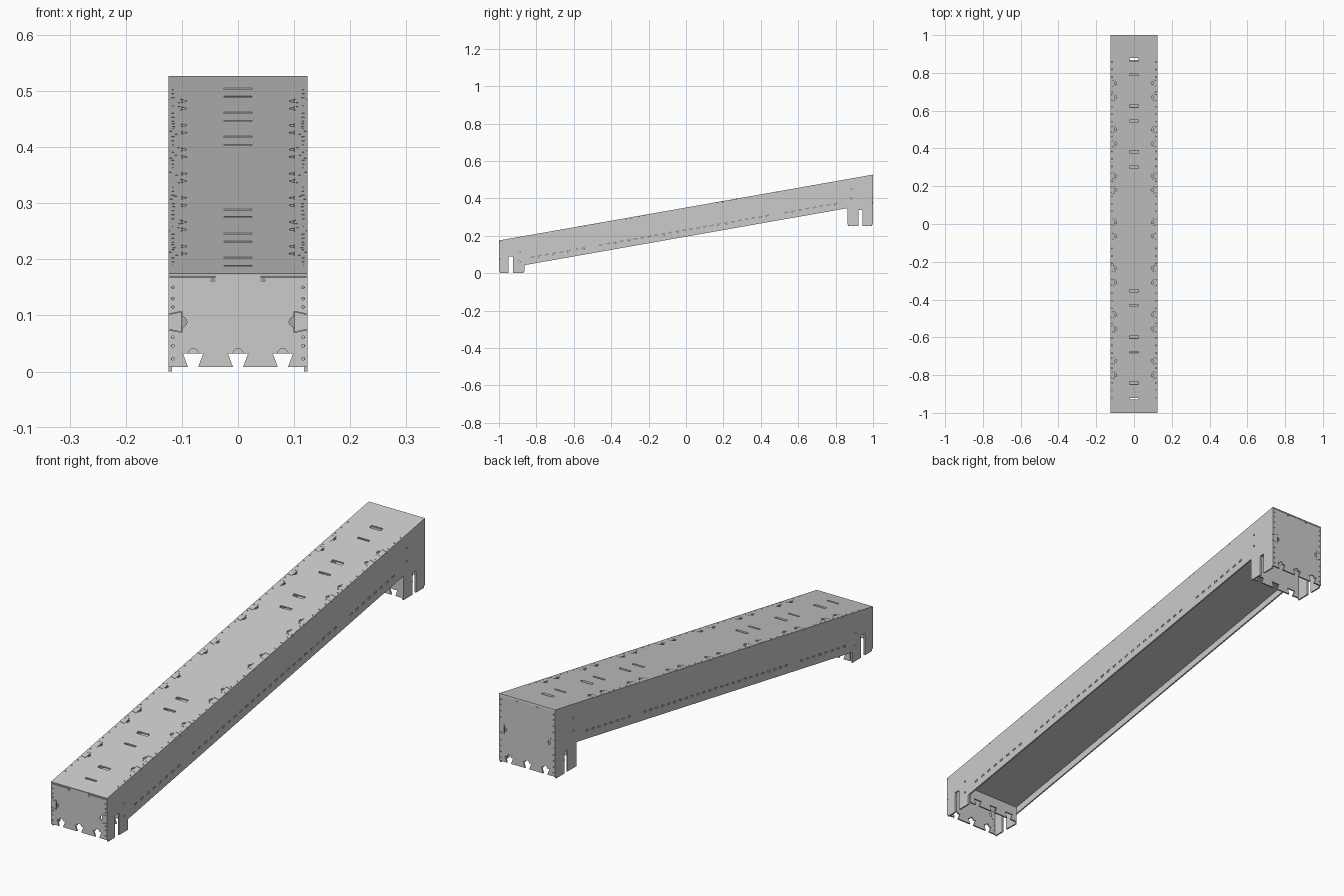
import bpy, math
from mathutils import Matrix, Vector

if "Cube" in bpy.data.objects:
    bpy.data.objects.remove(bpy.data.objects["Cube"])

T = 0.006                      # sheet thickness
W = 0.124                      # half width
SL = 0.176                     # rise per unit length
ANG = math.atan(SL)
C = math.cos(ANG)
TOP0 = 0.351                   # height of the deck at y = 0
FRONT = Matrix(((1, 0, 0, 0), (0, 0, -1, 0), (0, 1, 0, 0), (0, 0, 0, 1)))
SIDE = Matrix(((0, 0, 1, 0), (1, 0, 0, 0), (0, 1, 0, 0), (0, 0, 0, 1)))


def panel(name, loops, matrix, thick=T):
    """Flat sheet from closed 2D loops; inner loops become holes."""
    cu = bpy.data.curves.new(name, 'CURVE')
    cu.dimensions = '2D'
    cu.fill_mode = 'BOTH'
    cu.extrude = thick / 2
    for pts in loops:
        sp = cu.splines.new('POLY')
        sp.points.add(len(pts) - 1)
        for p, (a, b) in zip(sp.points, pts):
            p.co = (a, b, 0, 1)
        sp.use_cyclic_u = True
    tmp = bpy.data.objects.new(name + "_outline", cu)
    bpy.context.collection.objects.link(tmp)
    bpy.context.view_layer.update()
    me = bpy.data.meshes.new_from_object(
        tmp.evaluated_get(bpy.context.evaluated_depsgraph_get()))
    bpy.data.objects.remove(tmp)
    me.transform(matrix)
    for f in me.polygons:
        f.use_smooth = False
    ob = bpy.data.objects.new(name, me)
    bpy.context.collection.objects.link(ob)
    return ob


def rect(x, y, hx, hy):
    return [(x - hx, y - hy), (x + hx, y - hy), (x + hx, y + hy), (x - hx, y + hy)]


def hole(x, y, rx=0.0025, ry=0.0025, n=8):
    return [(x + rx * math.cos(2 * math.pi * i / n),
             y + ry * math.sin(2 * math.pi * i / n)) for i in range(n)]


def dovetail(a, narrow, wide, r, depth=0.024):
    """Dovetail notch as (position along edge, depth), with a round relief."""
    arc = [(a - r * math.cos(math.pi * i / 8), depth + r * math.sin(math.pi * i / 8))
           for i in range(9)] if r else []
    return [(a - narrow, 0), (a - wide, depth)] + arc + [(a + wide, depth), (a + narrow, 0)]


def outline(w, lo, hi, tabs=(), feet=(), r=0.009):
    """Rectangle with dovetails on both sides and along the bottom edge."""
    right = [(w, lo)]
    for t in tabs:
        right += [(w - d, a) for a, d in dovetail(t, 0.014, 0.019, r)]
    right.append((w, hi))
    bottom = []
    for f in feet:
        bottom += [(a, lo + d) for a, d in dovetail(f, 0.009, 0.018, r)]
    return bottom + right + [(-x, y) for x, y in reversed(right)]


def tab_loops(tabs):
    g = 0.001
    return [[(s * W, t - .014 + g), (s * (W - .024 + g), t - .019 + g),
             (s * (W - .024 + g), t + .019 - g), (s * W, t + .014 - g)]
            for t in tabs for s in (-1, 1)]


def slope(z):
    return Matrix.Translation((0, 0, z)) @ Matrix.Rotation(ANG, 4, 'X')


# Sloping deck with slots, edge dovetails and rivet holes
deck_tabs = []
for k in range(7):
    deck_tabs += [(-0.80 + k * 0.245) / C, (-0.725 + k * 0.245) / C]
slots = [(0.87, 0.008), (0.79, 0.004), (0.625, 0.008), (0.545, 0.005), (0.383, 0.007),
         (0.30, 0.006), (-0.353, 0.007), (-0.43, 0.005), (-0.598, 0.007),
         (-0.678, 0.004), (-0.842, 0.007), (-0.925, 0.004)]
loops = [outline(W, -1 / C, 1 / C, deck_tabs)]
loops += [rect(0, y / C, 0.025, h) for y, h in slots]
for i in range(46):
    v = (-0.92 + i * 0.0395) / C
    if all(abs(v - t) > 0.026 for t in deck_tabs):
        loops += [hole(s * 0.116, v) for s in (-1, 1)]
deck_m = slope(TOP0) @ Matrix.Translation((0, 0, -T / 2))
panel("deck", loops, deck_m)
panel("deck_tabs", tab_loops(deck_tabs), deck_m)

# Two side walls with notched feet and a row of paired holes
profile = [(-0.994, 0), (-0.95, 0), (-0.95, 0.088), (-0.925, 0.088), (-0.925, 0),
           (-0.87, 0), (-0.87, 0.042), (0.865, 0.348), (0.865, 0.252), (0.922, 0.252),
           (0.922, 0.338), (0.943, 0.338), (0.943, 0.252), (0.994, 0.252),
           (0.994, TOP0 + SL * 0.994 - T / C), (-0.994, TOP0 - SL * 0.994 - T / C)]
loops = [profile]
for lo, hi in ((-0.82, -0.55), (-0.455, 0.435), (0.535, 0.80)):
    n = round((hi - lo) / 0.037)
    for i in range(n + 1):
        y = lo + (hi - lo) * i / n
        z = 0.227 + SL * y
        loops += [hole(y - 0.005, z, 0.003, 0.005), hole(y + 0.005, z + 0.002, 0.003, 0.005)]
loops += [hole(y, z, 0.004, 0.004) for y, z in
          ((-0.89, 0.062), (-0.89, 0.112), (0.885, 0.4), (0.885, 0.45))]
for name, s in (("left_side", -1), ("right_side", 1)):
    panel(name, loops, Matrix.Translation((s * (W - T / 2), 0, 0)) @ SIDE)

# End plates and the cross plates behind each foot
FEET = (-0.08, 0, 0.08)
ends = [("front", -1, 0.008, 0.0885, [0.023, 0.046, 0.061, 0.115, 0.13, 0.15]),
        ("back", 1, 0.26, 0.39, [0.275, 0.298, 0.321, 0.345, 0.435, 0.46, 0.485, 0.505])]
for name, s, lo, tab, holes in ends:
    hi = TOP0 + s * SL - T / C - (0.001 if s < 0 else 0)
    m = Matrix.Translation((0, s * (1 - T / 2), 0)) @ FRONT
    loops = [outline(W, lo, hi, [tab], FEET)]
    loops += [hole(k * 0.116, z) for z in holes for k in (-1, 1)]
    loops += [hole(k * 0.045, hi - 0.005, 0.004, 0.002) for k in (-1, 1)]
    panel(name + "_plate", loops, m)
    panel(name + "_plate_tabs", tab_loops([tab]), m)
    panel(name + "_lip", [rect(0, hi + 0.002, 0.04, 0.002)],
          Matrix.Translation((0, s * (1 - T / 2), 0)) @ FRONT)
    y = s * 0.866
    panel(name + "_cross_plate", [outline(W - T, lo, 0.225 + SL * y, (), FEET, 0)],
          Matrix.Translation((0, y, 0)) @ FRONT)

# Recessed floor between the side walls
panel("floor", [rect(0, 0, W - T, 0.866 / C)], slope(0.227))
